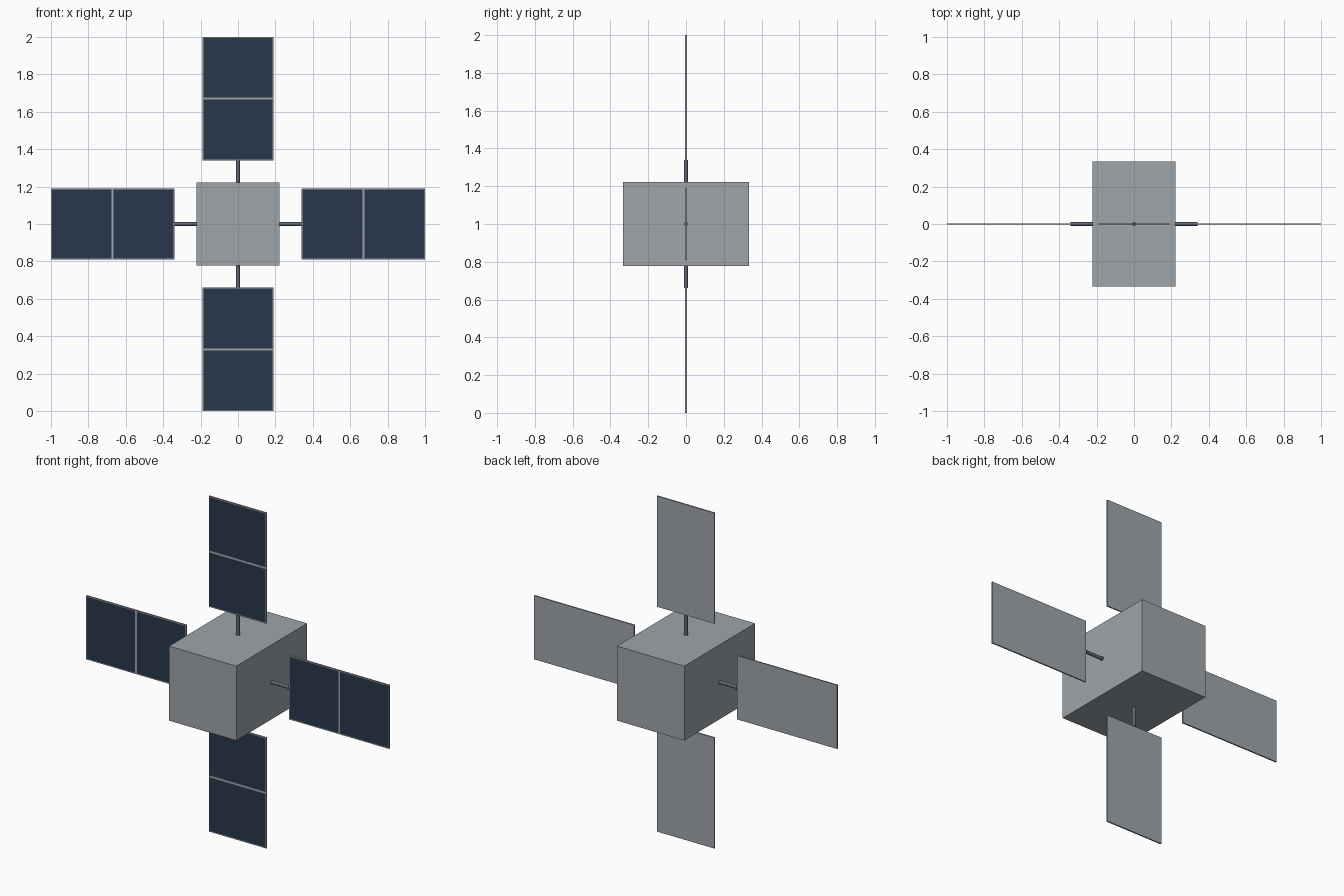
import bpy, bmesh
from math import radians
from mathutils import Matrix, Vector

if "Cube" in bpy.data.objects:
    bpy.data.objects.remove(bpy.data.objects["Cube"])

CENTRE = Matrix.Translation((0, 0, 1))


def material(name, srgb):
    colour = [(c / 255) ** 2.2 for c in srgb] + [1]
    mat = bpy.data.materials.new(name)
    mat.use_nodes = True
    mat.diffuse_color = colour
    mat.node_tree.nodes["Principled BSDF"].inputs["Base Color"].default_value = colour
    return mat


grey = material("light grey metal", (157, 164, 170))
navy = material("navy solar cell", (45, 58, 77))
dark = material("dark grey metal", (98, 104, 114))


def add_object(name, bm, mats, matrix):
    mesh = bpy.data.meshes.new(name)
    bm.to_mesh(mesh)
    bm.free()
    for mat in mats:
        mesh.materials.append(mat)
    obj = bpy.data.objects.new(name, mesh)
    obj.matrix_world = matrix
    bpy.context.collection.objects.link(obj)
    return obj


def box(size, centre=(0, 0, 0)):
    bm = bmesh.new()
    bmesh.ops.create_cube(bm, size=1, matrix=Matrix.Translation(centre) @ Matrix.Diagonal((*size, 1)))
    return bm


# Central body
add_object("body", box((0.444, 0.666, 0.444)), [grey], CENTRE)


def solar_panel(name, matrix):
    # Thin slab split across the middle, with two inset cells on the front
    bm = box((0.66, 0.008, 0.38), (0.67, 0, 0))
    bmesh.ops.bisect_plane(bm, geom=bm.verts[:] + bm.edges[:] + bm.faces[:],
                           plane_co=(0.67, 0, 0), plane_no=(1, 0, 0))
    bm.normal_update()
    cells = [f for f in bm.faces if f.normal.y < -0.9]
    bmesh.ops.inset_individual(bm, faces=cells, thickness=0.008)
    for face in cells:
        face.material_index = 1
    add_object(name, bm, [grey, navy], matrix)


def strut(name, matrix):
    # Round rod from the body to the panel edge
    bm = bmesh.new()
    place = Matrix.Translation((0.278, 0, 0)) @ Matrix.Rotation(radians(90), 4, 'Y')
    bmesh.ops.create_cone(bm, cap_ends=True, segments=16, radius1=0.01, radius2=0.01,
                          depth=0.124, matrix=place)
    for face in bm.faces:
        face.smooth = len(face.verts) == 4
    add_object(name, bm, [dark], matrix)


# Four arms in a cross
for i, side in enumerate(("left", "bottom", "right", "top")):
    turn = CENTRE @ Matrix.Rotation(radians(90 * i), 4, 'Y')
    solar_panel(side + "_solar_panel", turn)
    strut(side + "_strut", turn)
